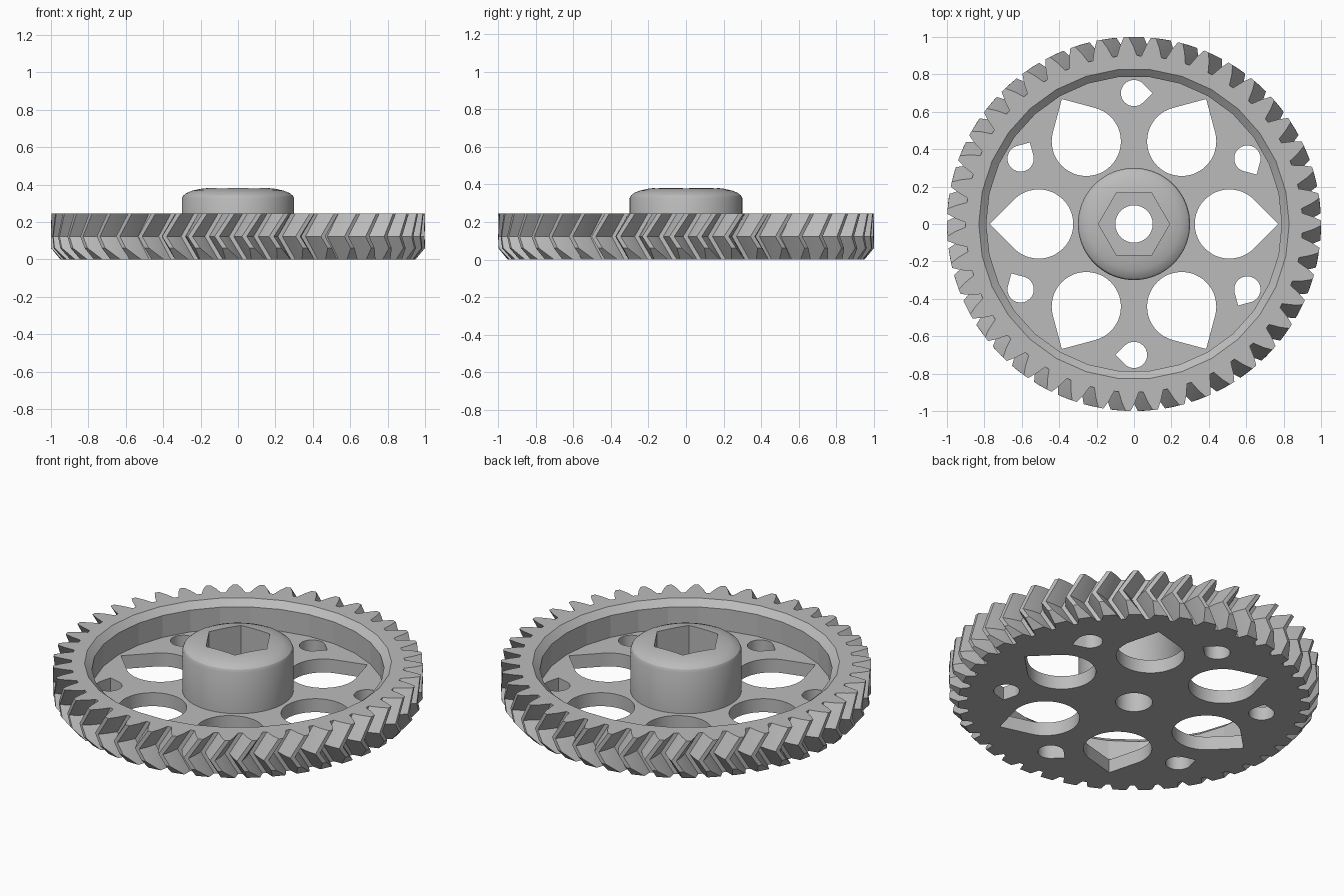
import bpy, bmesh
from math import sin, cos, pi, radians

cube = bpy.data.objects.get("Cube")
if cube:
    bpy.data.objects.remove(cube, do_unlink=True)

GREY = (0.5, 0.5, 0.5, 1)
mat = bpy.data.materials.new("plain_grey")
mat.use_nodes = True
mat.diffuse_color = GREY
mat.node_tree.nodes["Principled BSDF"].inputs["Base Color"].default_value = GREY

TEETH = 43
PITCH = 2 * pi / TEETH
TWIST = radians(4.65)      # twist of each half of the herringbone
PHASE = radians(0.3)
THICK, WEB = 0.245, 0.08
ROOT, MID, TIP = 0.90, 0.955, 1.0


def loft(name, rings, split=False):
    """Closed solid through equal rings of points, listed from the bottom up."""
    bm = bmesh.new()
    loops = [[bm.verts.new(p) for p in ring] for ring in rings]
    n = len(loops[0])
    sides = []
    for low, high in zip(loops, loops[1:]):
        for i in range(n):
            j = (i + 1) % n
            sides.append(bm.faces.new((low[i], low[j], high[j], high[i])))
    bm.faces.new(loops[0][::-1])
    bm.faces.new(loops[-1])
    if split:
        bmesh.ops.triangulate(bm, faces=sides)
    mesh = bpy.data.meshes.new(name)
    bm.to_mesh(mesh)
    bm.free()
    mesh.materials.append(mat)
    obj = bpy.data.objects.new(name, mesh)
    bpy.context.collection.objects.link(obj)
    return obj


def circle(r, z, n):
    return [(r * cos(2 * pi * i / n), r * sin(2 * pi * i / n), z) for i in range(n)]


def revolve(name, profile, n):
    return loft(name, [circle(r, z, n) for r, z in profile])


def activate(obj):
    bpy.ops.object.select_all(action='DESELECT')
    obj.select_set(True)
    bpy.context.view_layer.objects.active = obj


def cut(target, cutter):
    cutter.hide_render = True
    mod = target.modifiers.new("cut", 'BOOLEAN')
    mod.operation = 'DIFFERENCE'
    mod.solver = 'EXACT'
    mod.object = cutter
    activate(target)
    bpy.ops.object.modifier_apply(modifier=mod.name)
    bpy.data.objects.remove(cutter, do_unlink=True)


def half_width(r):
    """Half the angular width of a tooth at radius r."""
    if r < MID:
        return radians(3.4 - 1.3 * (r - ROOT) / (MID - ROOT))
    return radians(2.1 - 1.35 * (r - MID) / (TIP - MID))


def tooth_ring(z, turn, height):
    pts = []
    flank = [ROOT + (r - ROOT) * height for r in (ROOT, MID, TIP)]
    outline = [(r, -half_width(r)) for r in flank]
    outline += [(r, half_width(r)) for r in flank[::-1]]
    for k in range(TEETH):
        for r, a in outline:
            angle = k * PITCH + PHASE + turn + a
            pts.append((r * cos(angle), r * sin(angle), z))
    return pts


def teardrop(name, radius, centre, angle, point):
    """Cutter: round hole at a polar position with a right-angled tip."""
    n = 36
    cx, cy = centre * cos(angle), centre * sin(angle)
    shape = [(radius * 2 ** 0.5, point)]
    shape += [(radius, point + pi / 4 + 1.5 * pi * i / n) for i in range(n + 1)]
    return loft(name, [[(cx + r * cos(a), cy + r * sin(a), z) for r, a in shape]
                       for z in (-0.1, 0.15)])


# Herringbone gear rim, with the teeth bevelled at the bottom
half = THICK / 2
gear = loft("gear_wheel", [
    tooth_ring(0, 0, 0.5),
    tooth_ring(0.06, -TWIST * 0.06 / half, 1),
    tooth_ring(half, -TWIST, 1),
    tooth_ring(THICK, 0, 1)], split=True)

# Recess inside the rim, leaving a thin web
cut(gear, revolve("recess_cutter", [
    (0.79, WEB), (0.79, 0.21), (0.83, THICK), (0.83, 0.4)], 30))

# Six large and six small teardrop holes through the web
for i in range(6):
    a = i * pi / 3
    cut(gear, teardrop("large_hole_cutter", 0.185, 0.51, a, a))
    a += pi / 6
    cut(gear, teardrop("small_hole_cutter", 0.07, 0.70, a, a - pi / 2))

# Rounded hub with a hexagonal socket
hub = revolve("hub", [
    (0.30, WEB - 0.01), (0.30, 0.325), (0.293, 0.341), (0.275, 0.355),
    (0.245, 0.367), (0.20, 0.377), (0.15, 0.383), (0.09, 0.386)], 64)
cut(hub, revolve("socket_cutter", [(0.19, 0.15), (0.19, 0.5)], 6))

# Round axle bore through hub and web
for part in (hub, gear):
    cut(part, revolve("bore_cutter", [(0.10, -0.1), (0.10, 0.5)], 36))

for part, limit in ((hub, 25), (gear, 11)):
    activate(part)
    bpy.ops.object.shade_smooth_by_angle(angle=radians(limit))
